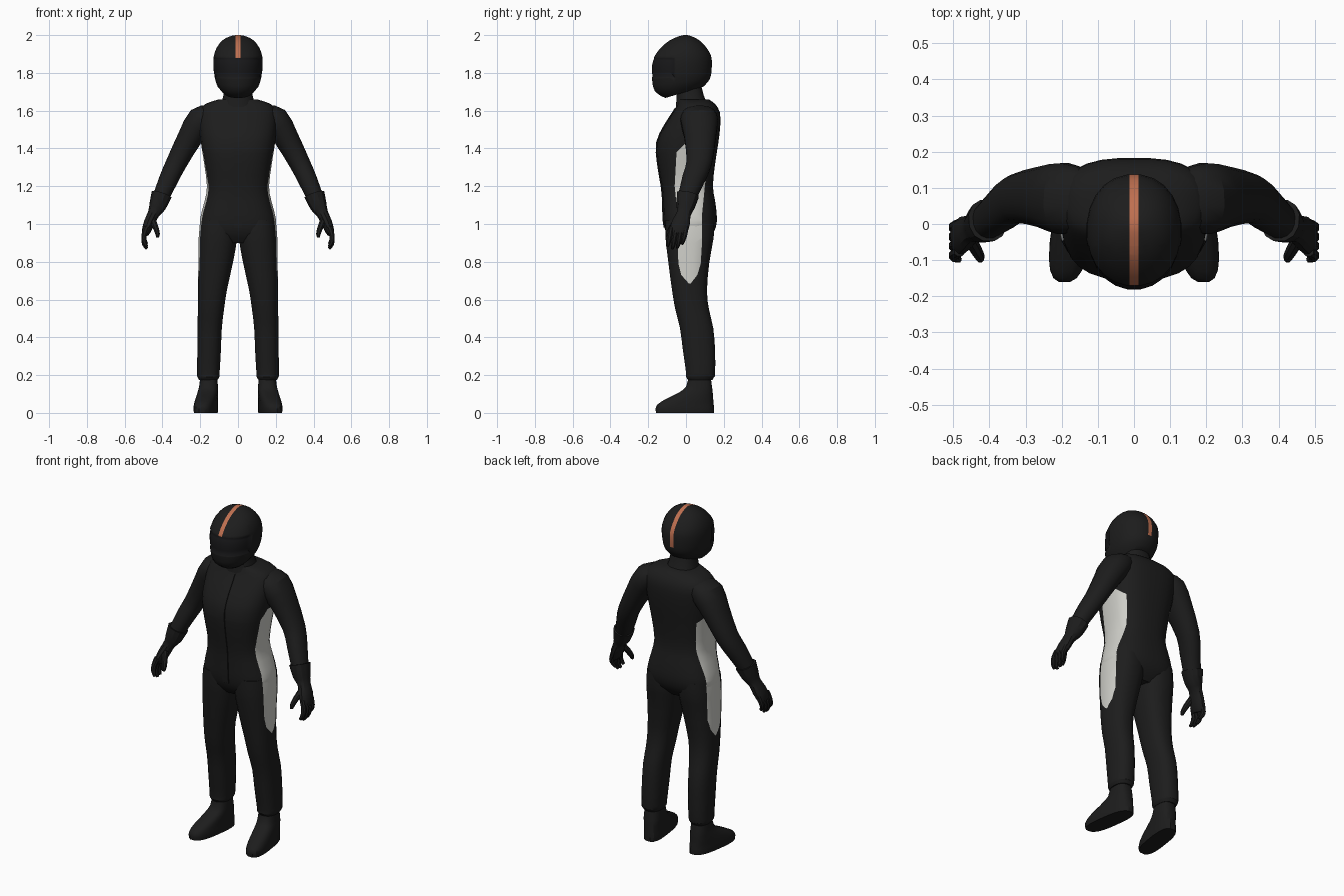
import bpy, bmesh, math
from mathutils import Vector

if "Cube" in bpy.data.objects:
    bpy.data.objects.remove(bpy.data.objects["Cube"])


def material(name, rgb):
    m = bpy.data.materials.new(name)
    m.diffuse_color = (*rgb, 1)
    m.use_nodes = True
    m.node_tree.nodes["Principled BSDF"].inputs["Base Color"].default_value = m.diffuse_color
    return m


BLACK = material("suit black", (0.012, 0.012, 0.012))
GREY = material("side panel grey", (0.62, 0.62, 0.58))
ORANGE = material("stripe orange", (0.52, 0.16, 0.08))
VISOR = material("visor black", (0.009, 0.009, 0.010))


def smooth_rows(rows, sub):
    """Catmull-Rom interpolation of parameter rows."""
    out = []
    for i in range(len(rows) - 1):
        p0, p1, p2, p3 = (rows[max(i - 1, 0)], rows[i], rows[i + 1],
                          rows[min(i + 2, len(rows) - 1)])
        for k in range(sub):
            t = k / sub
            out.append([b + 0.5 * t * (c - a + t * (2*a - 5*b + 4*c - d + t * (3*(b - c) + d - a)))
                        for a, b, c, d in zip(p0, p1, p2, p3)])
    return out + [list(rows[-1])]


def unit_ring(n, power):
    for i in range(n):
        a = 2 * math.pi * (i + 0.5) / n
        c, s = math.cos(a), math.sin(a)
        yield (math.copysign(abs(c) ** (2 / power), c), math.copysign(abs(s) ** (2 / power), s))


def loft(name, rings, mats=(BLACK,), angle=30):
    """Skin closed rings of points and cap both ends."""
    bm = bmesh.new()
    vs = [[bm.verts.new(p) for p in r] for r in rings]
    n = len(vs[0])
    for a, b in zip(vs, vs[1:]):
        for i in range(n):
            bm.faces.new((a[i], a[(i + 1) % n], b[(i + 1) % n], b[i]))
    bm.faces.new(vs[0])
    bm.faces.new(vs[-1])
    return finish(name, bm, mats, angle)


def finish(name, bm, mats, angle=30):
    bmesh.ops.recalc_face_normals(bm, faces=bm.faces)
    me = bpy.data.meshes.new(name)
    bm.to_mesh(me)
    bm.free()
    ob = bpy.data.objects.new(name, me)
    bpy.context.collection.objects.link(ob)
    for m in mats:
        me.materials.append(m)
    bpy.context.view_layer.objects.active = ob
    ob.select_set(True)
    bpy.ops.object.shade_smooth_by_angle(angle=math.radians(angle))
    ob.select_set(False)
    return ob


def stack(rows, side=1, n=20, power=2.4, sub=2):
    """Horizontal rings from rows (z, centre x, half width, front y, back y, tilt, skew)."""
    rings = []
    for z, cx, hx, yf, yb, tilt, skew in smooth_rows(rows, sub):
        ring = []
        for u, v in unit_ring(n, power):
            y = (yf + yb) / 2 + v * (yb - yf) / 2
            ring.append((side * (cx + u * hx - skew * (y - 0.07)), y, z + tilt * y))
        rings.append(ring)
    return rings


def tube(rows, side=1, n=12, power=2.2, sub=2):
    """Rings across a path from rows (x, y, z, depth radius, width radius)."""
    rows = smooth_rows(rows, sub)
    pts = [Vector(r[:3]) for r in rows]
    rings = []
    for i, (p, r) in enumerate(zip(pts, rows)):
        t = (pts[min(i + 1, len(pts) - 1)] - pts[max(i - 1, 0)]).normalized()
        u = (Vector((0, 1, 0)) - t * t.y).normalized()
        w = t.cross(u)
        ring = [p + u * (a * r[3]) + w * (b * r[4]) for a, b in unit_ring(n, power)]
        rings.append([(side * q.x, q.y, q.z) for q in ring])
    return rings


def cut(bm, co, no, keep=lambda f: True):
    faces = [f for f in bm.faces if keep(f)]
    geom = faces + list({e for f in faces for e in f.edges}) + list({v for f in faces for v in f.verts})
    bmesh.ops.bisect_plane(bm, geom=geom, plane_co=co, plane_no=no, dist=1e-5)


# Outline of the side panel: z, front y, back y
PANEL = [(1.43, 0.0, 0.06), (1.38, -0.05, 0.12), (1.2, -0.06, 0.10), (1.05, -0.045, 0.085),
         (0.9, -0.045, 0.085), (0.79, -0.04, 0.078), (0.73, -0.025, 0.06), (0.685, 0.015, 0.025)]


def paint_panel(ob):
    bm = bmesh.new()
    bm.from_mesh(ob.data)
    for z, _, _ in PANEL:
        cut(bm, (0, 0, z), (0, 0, 1))
    for (z1, f1, b1), (z2, f2, b2) in zip(PANEL, PANEL[1:]):
        def band(f):
            c = f.calc_center_median()
            return z2 < c.z < z1 and f.normal.x * c.x > 0.03
        for y1, y2 in ((f1, f2), (b1, b2)):
            cut(bm, (0, y1, z1), (0, z2 - z1, y1 - y2), band)
        for f in filter(band, bm.faces):
            c = f.calc_center_median()
            t = (z1 - c.z) / (z1 - z2)
            if f1 + (f2 - f1) * t < c.y < b1 + (b2 - b1) * t:
                f.material_index = 1
    bm.to_mesh(ob.data)
    bm.free()


# Torso
torso_rows = [(0.90, 0, 0.10, -0.07, 0.10, 0, 0), (0.95, 0, 0.19, -0.105, 0.145, 0, 0),
              (1.02, 0, 0.203, -0.12, 0.165, 0, 0), (1.12, 0, 0.178, -0.123, 0.155, 0, 0),
              (1.20, 0, 0.165, -0.13, 0.143, 0, 0), (1.32, 0, 0.18, -0.15, 0.155, 0, 0),
              (1.43, 0, 0.197, -0.155, 0.172, 0, 0), (1.52, 0, 0.205, -0.115, 0.182, 0, 0),
              (1.59, 0, 0.205, -0.07, 0.180, 0, 0), (1.635, 0, 0.175, -0.045, 0.155, 0, 0),
              (1.66, 0, 0.10, -0.04, 0.12, 0, 0)]
paint_panel(loft("torso", stack(torso_rows, n=28, power=2.7), (BLACK, GREY)))

# Collar
loft("collar", stack([(1.62, 0, 0.095, -0.055, 0.12, 0, 0), (1.68, 0, 0.078, -0.05, 0.095, 0, 0),
                      (1.74, 0, 0.07, -0.05, 0.08, 0, 0)]))

# Front zip placket, a thin ribbon following the chest
bm = bmesh.new()
prev = None
for r in smooth_rows(torso_rows, 2)[3:-3]:
    cur = [bm.verts.new((x, r[3] + dy, r[0])) for x, dy in
           ((-0.022, 0.01), (-0.02, -0.004), (0.02, -0.004), (0.022, 0.01))]
    if prev:
        for i in range(3):
            bm.faces.new((prev[i], prev[i + 1], cur[i + 1], cur[i]))
    prev = cur
finish("zip_placket", bm, (BLACK,))

# Limbs, gloves and boots, mirrored left and right
for side, tag in ((1, "left"), (-1, "right")):
    leg = stack([(1.02, 0.103, 0.097, -0.11, 0.15, 0, 0), (0.93, 0.106, 0.103, -0.11, 0.148, 0, 0),
                 (0.80, 0.118, 0.093, -0.095, 0.125, 0, 0), (0.65, 0.135, 0.077, -0.075, 0.112, 0, 0),
                 (0.55, 0.143, 0.07, -0.058, 0.122, 0, 0), (0.45, 0.15, 0.065, -0.033, 0.145, 0, 0),
                 (0.33, 0.153, 0.063, -0.017, 0.155, 0, 0), (0.21, 0.157, 0.06, 0.0, 0.155, 0, 0),
                 (0.19, 0.157, 0.058, 0.0, 0.15, 0, 0), (0.175, 0.157, 0.05, 0.01, 0.14, 0, 0)], side)
    paint_panel(loft(tag + "_leg", leg, (BLACK, GREY)))

    boot = stack([(0.20, 0.155, 0.044, 0.015, 0.13, 0, 0), (0.14, 0.156, 0.05, 0.0, 0.138, 0, 0.02),
                  (0.11, 0.158, 0.053, -0.035, 0.142, 0, 0.08), (0.075, 0.16, 0.055, -0.105, 0.145, 0, 0.12),
                  (0.045, 0.16, 0.056, -0.152, 0.148, 0, 0.14), (0.022, 0.16, 0.057, -0.162, 0.15, 0, 0.14),
                  (0.0, 0.16, 0.055, -0.16, 0.15, 0, 0.14)], side, power=2.8)
    loft(tag + "_boot", boot)

    arm = tube([(0.14, 0.068, 1.585, 0.085, 0.05), (0.195, 0.07, 1.55, 0.1, 0.077),
                (0.253, 0.075, 1.46, 0.085, 0.067), (0.325, 0.07, 1.325, 0.068, 0.056),
                (0.368, 0.038, 1.235, 0.06, 0.051), (0.415, 0.0, 1.125, 0.047, 0.043)], side, 16)
    loft(tag + "_arm", arm)

    # Glove cuff and palm
    palm = tube([(0.405, 0.01, 1.155, 0.06, 0.056), (0.426, -0.003, 1.095, 0.05, 0.046),
                 (0.447, -0.012, 1.055, 0.038, 0.032), (0.468, -0.025, 1.01, 0.048, 0.03),
                 (0.485, -0.04, 0.965, 0.048, 0.024), (0.49, -0.045, 0.945, 0.04, 0.016)], side)
    loft(tag + "_glove", palm)
    for k in range(4):
        y, drop = -0.077 + 0.026 * k, (0.0, -0.012, -0.008, 0.012)[k]
        loft(f"{tag}_finger_{k + 1}", tube([
            (0.483, y, 0.985, 0.013, 0.016), (0.498, y - 0.008, 0.94, 0.014, 0.015),
            (0.496, y - 0.016, 0.905 + drop, 0.013, 0.013),
            (0.483, y - 0.022, 0.882 + drop, 0.008, 0.008)], side, 8))
    loft(tag + "_thumb", tube([
        (0.455, -0.04, 1.03, 0.018, 0.018), (0.437, -0.072, 0.985, 0.017, 0.016),
        (0.426, -0.092, 0.95, 0.014, 0.013), (0.426, -0.1, 0.93, 0.008, 0.008)], side, 8))

# Helmet with painted stripe and inset visor
helmet = stack([(1.70, 0, 0.075, -0.11, 0.095, 0.3, 0), (1.735, 0, 0.108, -0.166, 0.122, 0.2, 0),
                (1.78, 0, 0.124, -0.181, 0.134, 0.08, 0), (1.84, 0, 0.132, -0.185, 0.138, 0, 0),
                (1.89, 0, 0.129, -0.167, 0.134, 0, 0), (1.935, 0, 0.113, -0.132, 0.108, 0, 0),
                (1.972, 0, 0.083, -0.087, 0.072, 0, 0), (1.993, 0, 0.045, -0.04, 0.032, 0, 0),
                (2.0, 0, 0.012, -0.012, 0.006, 0, 0)], n=24, power=2.15)
ob = loft("helmet", helmet, (BLACK, ORANGE, VISOR), 35)
bm = bmesh.new()
bm.from_mesh(ob.data)
for z in (1.775, 1.88, 1.80):
    cut(bm, (0, 0, z), (0, 0, 1), lambda f, z=z: (f.calc_center_median().y > 0) == (z == 1.80))
cut(bm, (0, -0.06, 0), (0, 1, 0))
for x in (-0.012, 0.012):
    cut(bm, (x, 0, 0), (1, 0, 0), lambda f: f.calc_center_median().z > 1.79)
visor = []
for f in bm.faces:
    c = f.calc_center_median()
    if abs(c.x) < 0.012 and c.z > (1.88 if c.y < 0 else 1.80):
        f.material_index = 1
    elif c.y < -0.06 and 1.775 < c.z < 1.88:
        f.material_index = 2
        visor.append(f)
bmesh.ops.inset_region(bm, faces=visor, thickness=0.004, depth=-0.004)
bm.to_mesh(ob.data)
bm.free()
